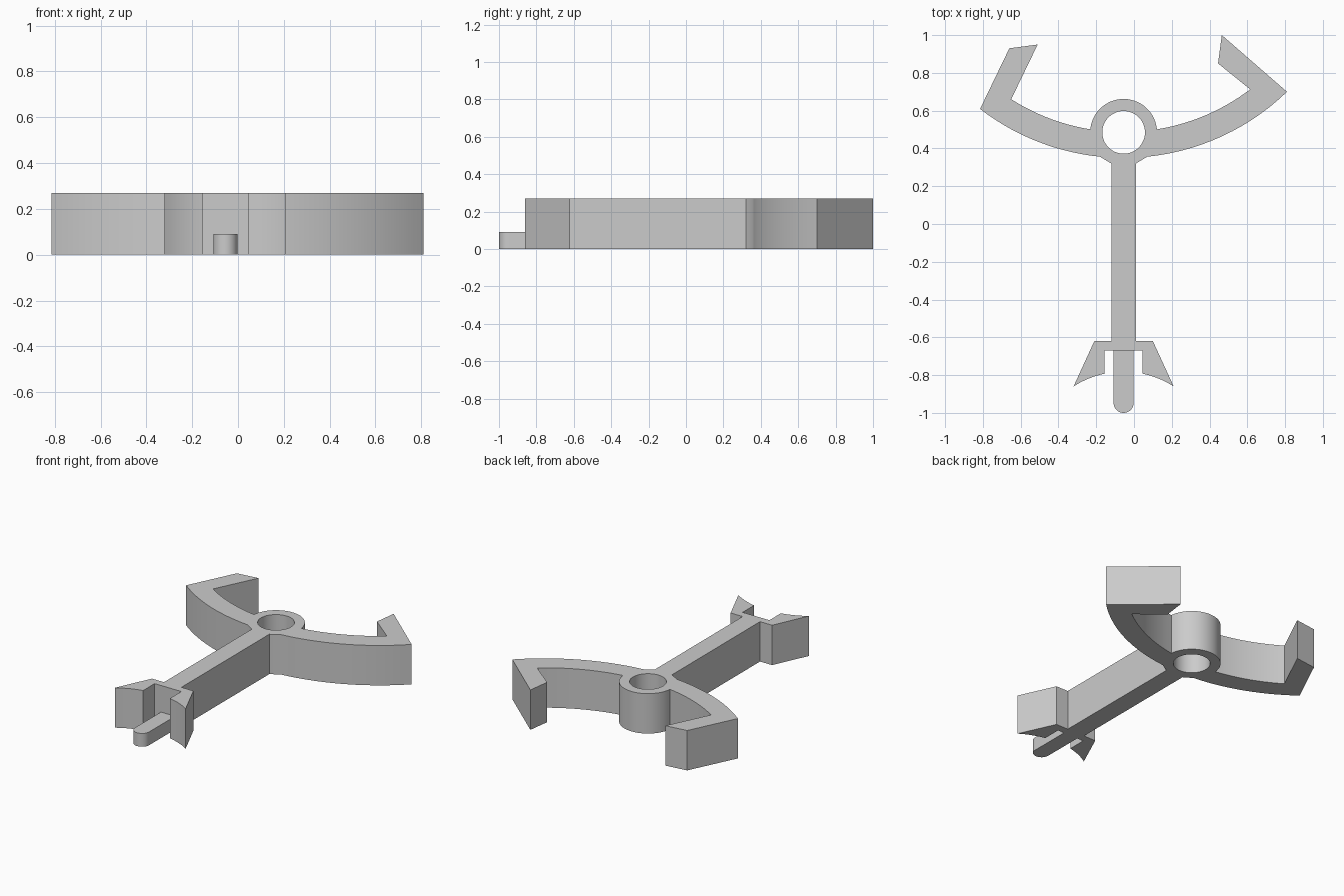
import bpy
import bmesh
from math import sin, cos, radians, degrees, atan2, asin

if "Cube" in bpy.data.objects:
    bpy.data.objects.remove(bpy.data.objects["Cube"])

AXIS = -0.055        # x of the shaft centre line
HEIGHT = 0.27
HUB_Y = 0.485

grey = bpy.data.materials.new("plain_grey")
grey.use_nodes = True
grey.diffuse_color = (0.6, 0.6, 0.6, 1)
grey.node_tree.nodes["Principled BSDF"].inputs["Base Color"].default_value = (0.6, 0.6, 0.6, 1)


def arc(cx, cy, r, start, end, steps):
    """Points on a circle between two angles in degrees."""
    angles = [radians(start + (end - start) * i / steps) for i in range(steps + 1)]
    return [(cx + r * cos(a), cy + r * sin(a)) for a in angles]


def extrude_outline(name, loops, height):
    """Fill closed outlines (inner ones become holes) and extrude from the ground."""
    curve = bpy.data.curves.new(name, "CURVE")
    curve.dimensions = "2D"
    curve.fill_mode = "BOTH"
    curve.extrude = height / 2
    for points in loops:
        spline = curve.splines.new("POLY")
        spline.points.add(len(points) - 1)
        for p, (x, y) in zip(spline.points, points):
            p.co = (x, y, 0, 1)
        spline.use_cyclic_u = True
    obj = bpy.data.objects.new(name, curve)
    bpy.context.collection.objects.link(obj)
    bpy.ops.object.select_all(action="DESELECT")
    bpy.context.view_layer.objects.active = obj
    obj.select_set(True)
    bpy.ops.object.convert(target="MESH")
    obj = bpy.context.object
    obj.name = name
    # Weld walls to caps, stand on the ground
    bm = bmesh.new()
    bm.from_mesh(obj.data)
    bmesh.ops.remove_doubles(bm, verts=bm.verts, dist=0.0001)
    bmesh.ops.recalc_face_normals(bm, faces=bm.faces)
    bmesh.ops.translate(bm, verts=bm.verts, vec=(0, 0, height / 2))
    bm.to_mesh(obj.data)
    bm.free()
    obj.data.materials.clear()
    obj.data.materials.append(grey)
    bpy.ops.object.shade_smooth_by_angle(angle=radians(30))
    return obj


def arm_arc(r, x_start, x_end):
    """Arm edge: an arc around a far centre shared by both arms."""
    a, b = (degrees(asin((x - AXIS) / r)) - 90 for x in (x_start, x_end))
    return arc(AXIS, 1.594, r, a, b, 14)


def mirror(points):
    return [(2 * AXIS - x, y) for x, y in reversed(points)]


# Tail barb on the left side, from the shaft round to the notch
barb_curve = arc(AXIS, -1.272, 0.49, degrees(atan2(0.412, 0.265)),
                 degrees(atan2(0.48, 0.1)), 8)
barb = [(0.01, 0.32), (0.01, -0.62), (0.1, -0.62)] + barb_curve + [(0.045, -0.67)]

# Body outline: left arm, hub, right arm, shaft and barbs
left_hook = [(0.465, 1.0), (0.445, 0.85)]
right_hook = [(-0.51, 0.95), (-0.66, 0.93)]
outline = (arm_arc(1.244, 0.07, 0.81) + left_hook
           + arm_arc(1.107, 0.615, 0.121)
           + arc(AXIS, HUB_Y, 0.177, 5, 175, 36)
           + arm_arc(1.107, -0.231, -0.65) + right_hook
           + arm_arc(1.244, -0.815, -0.18)
           + mirror(barb)[::-1] + barb[::-1])
hole = arc(AXIS, HUB_Y, 0.113, 0, 352.5, 47)
extrude_outline("body", [outline, hole], HEIGHT)

# Low rounded tongue in the tail notch
tongue = [(AXIS + 0.053, -0.67), (AXIS - 0.053, -0.67)]
tongue += arc(AXIS, -0.947, 0.053, 180, 360, 20)
extrude_outline("tongue", [tongue], 0.09)
